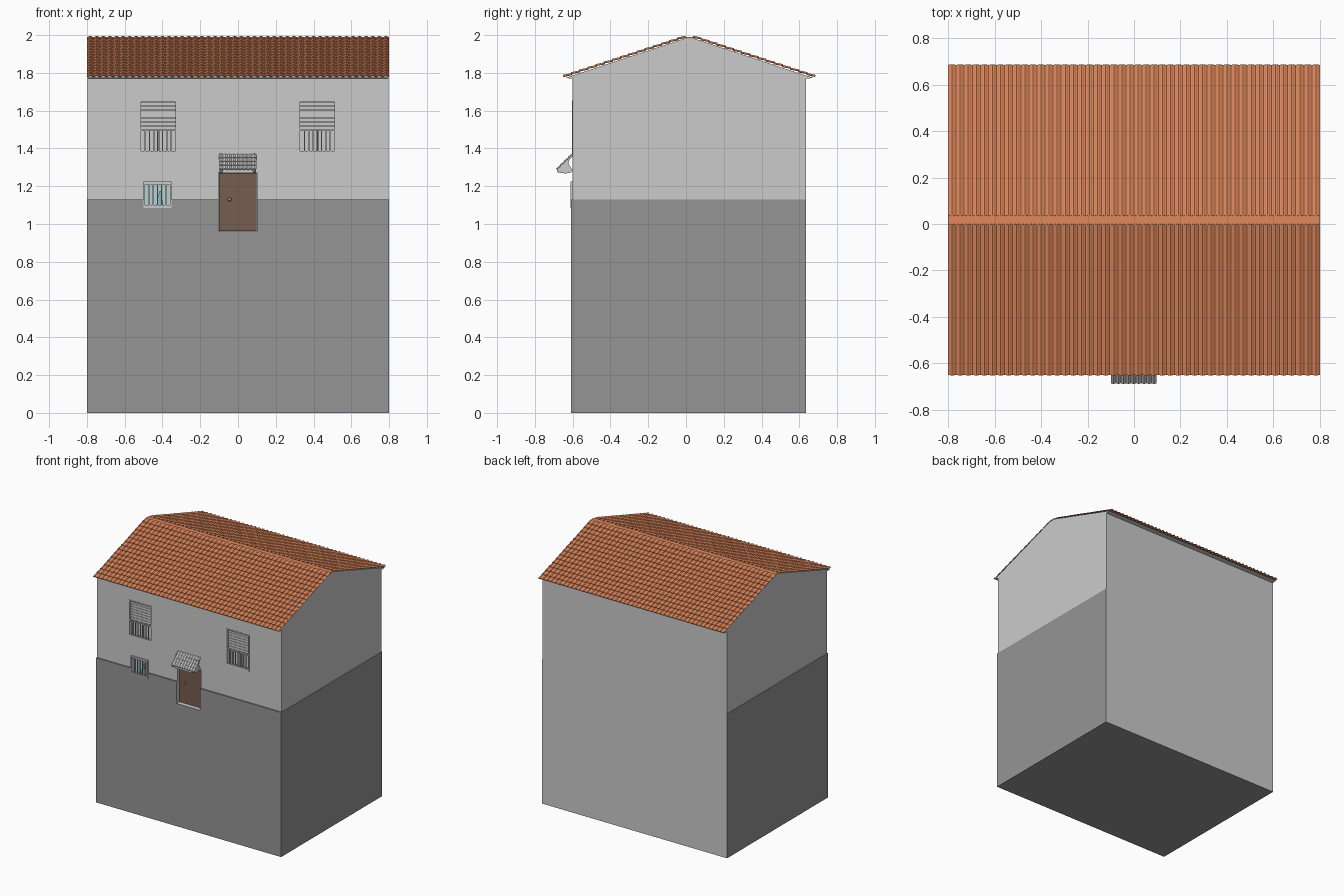
import bpy, bmesh, math
from mathutils import Matrix, Vector

if "Cube" in bpy.data.objects:
    bpy.data.objects.remove(bpy.data.objects["Cube"])


def material(name, rgb):
    m = bpy.data.materials.new(name)
    m.diffuse_color = (*rgb, 1)
    m.use_nodes = True
    m.node_tree.nodes["Principled BSDF"].inputs["Base Color"].default_value = m.diffuse_color
    return m


GREY = material("plain_grey", (0.8, 0.8, 0.8))
DARK = material("dark_render", (0.3, 0.3, 0.3))
TILE = material("terracotta", (0.75, 0.25, 0.11))
WOOD = material("dark_wood", (0.18, 0.11, 0.08))
TEAL = material("teal_cloth", (0.2, 0.5, 0.55))
GLASS = material("pale_glass", (0.5, 0.65, 0.65))


def finish(name, bm, mat=None):
    me = bpy.data.meshes.new(name)
    bm.to_mesh(me)
    bm.free()
    ob = bpy.data.objects.new(name, me)
    bpy.context.collection.objects.link(ob)
    if mat:
        me.materials.append(mat)
    return ob


def boxes(name, specs, mat=None):
    """One object from boxes given as (x0, x1, y0, y1, z0, z1)."""
    bm = bmesh.new()
    for x0, x1, y0, y1, z0, z1 in specs:
        mx = Matrix.Translation(((x0 + x1) / 2, (y0 + y1) / 2, (z0 + z1) / 2))
        bmesh.ops.create_cube(bm, size=1, matrix=mx @ Matrix.Diagonal((x1 - x0, y1 - y0, z1 - z0, 1)))
    return finish(name, bm, mat)


def prism(name, yz, x0, x1, mat=None):
    """Extrude a y-z outline along x."""
    bm = bmesh.new()
    f = bm.faces.new([bm.verts.new((x0, y, z)) for y, z in yz])
    g = bmesh.ops.extrude_face_region(bm, geom=[f])["geom"]
    bmesh.ops.translate(bm, verts=[v for v in g if isinstance(v, bmesh.types.BMVert)], vec=(x1 - x0, 0, 0))
    bmesh.ops.recalc_face_normals(bm, faces=bm.faces)
    return finish(name, bm, mat)


def apply(ob, mod):
    with bpy.context.temp_override(object=ob, active_object=ob, selected_objects=[ob]):
        bpy.ops.object.modifier_apply(modifier=mod.name)


def tiles(name, top, eave, x0, x1, cols, rows, amp, step, thick, mat=None):
    """Stepped rows of barrel tiles running from top to eave (y, z)."""
    a, b = Vector((0, *top)), Vector((0, *eave))
    n = Vector((1, 0, 0)).cross(b - a).normalized()
    n = n if n.z > 0 else -n
    segs = cols * 6
    bm = bmesh.new()
    lines = []
    for r in range(rows):
        for u, lift in ((r / rows, 0), ((r + 1) / rows, step)):
            base = a.lerp(b, u)
            line = []
            for k in range(segs + 1):
                wave = amp * (0.5 - 0.5 * math.cos(2 * math.pi * k / 6))
                p = base + n * (lift + wave)
                line.append(bm.verts.new((x0 + (x1 - x0) * k / segs, p.y, p.z)))
            lines.append(line)
    for p, q in zip(lines, lines[1:]):
        for k in range(segs):
            bm.faces.new((p[k], p[k + 1], q[k + 1], q[k]))
    bm.normal_update()
    if sum(f.normal.z for f in bm.faces) < 0:
        bmesh.ops.reverse_faces(bm, faces=bm.faces)
    ob = finish(name, bm, mat)
    m = ob.modifiers.new("thickness", 'SOLIDIFY')
    m.thickness = thick
    m.offset = -1
    apply(ob, m)
    return ob


# walls: upper storey with gables and boxed eaves, dark lower storey (plain at the back)
upper = prism("upper_walls", [(-0.60, 1.13), (0.635, 1.13), (0.635, 1.77), (0.675, 1.773), (0.035, 1.985),
                              (0, 1.985), (-0.64, 1.773), (-0.60, 1.77)], -0.798, 0.798, GREY)
lower = boxes("lower_walls", [(-0.8, 0.8, -0.61, 0.635, 0, 1.13)], GREY)
lower.data.materials.append(DARK)
for f in lower.data.polygons:
    f.material_index = 0 if f.normal.y > 0.5 else 1

# openings cut into the front
DOOR = (-0.103, 0.1, 0.96, 1.272)
TALL = [(-0.523, -0.322, 1.37, 1.655), (0.32, 0.52, 1.37, 1.655)]
SMALL = (-0.5, -0.353, 1.085, 1.226)
cutter = boxes("openings", [(x0, x1, -0.7, -0.565, z0, z1) for x0, x1, z0, z1 in [DOOR, SMALL] + TALL])
for wall in (upper, lower):
    m = wall.modifiers.new("cut", 'BOOLEAN')
    m.operation = 'DIFFERENCE'
    m.solver = 'EXACT'
    m.object = cutter
    apply(wall, m)
bpy.data.objects.remove(cutter)


def frame(name, x0, x1, z0, z1, ya, yb, w):
    boxes(name, [(x0, x0 + w, ya, yb, z0, z1), (x1 - w, x1, ya, yb, z0, z1),
                 (x0 + w, x1 - w, ya, yb, z0, z0 + w), (x0 + w, x1 - w, ya, yb, z1 - w, z1)])


def bars(name, x0, x1, z0, z1, count, y):
    step = (x1 - x0) / (count + 1)
    rods = [(x0 + step * i - 0.003, x0 + step * i + 0.003, y, y + 0.006, z0, z1) for i in range(1, count + 1)]
    boxes(name, rods + [(x0, x1, y - 0.002, y + 0.008, z, z + 0.008) for z in (z0, z1 - 0.008)])


# tall windows: frame, half-lowered roller shutter, railing
for side, (x0, x1, z0, z1) in zip(("left", "right"), TALL):
    frame(side + "_window_frame", x0, x1, z0, z1, -0.604, -0.566, 0.009)
    h = (z1 - 0.009 - 1.50) / 7
    boxes(side + "_shutter", [(x0 + 0.009, x1 - 0.009, -0.588, -0.576, 1.50 + h * i, 1.50 + h * i + h * 0.9)
                              for i in range(7)])
    boxes(side + "_window_mullion", [((x0 + x1) / 2 - 0.006, (x0 + x1) / 2 + 0.006, -0.576, -0.566, z0 + 0.009, 1.5)])
    bars(side + "_railing", x0 + 0.009, x1 - 0.009, z0 + 0.009, 1.503, 7, -0.602)

# small barred window with pane and curtain
x0, x1, z0, z1 = SMALL
frame("small_window_frame", x0, x1, z0, z1, -0.612, -0.566, 0.008)
boxes("small_window_pane", [(x0 + 0.008, x1 - 0.008, -0.572, -0.566, z0 + 0.008, z1 - 0.008)], GLASS)
bars("small_window_bars", x0 + 0.008, x1 - 0.008, z0 + 0.008, z1 - 0.008, 5, -0.605)
bm = bmesh.new()
bmesh.ops.create_cone(bm, cap_ends=True, segments=6, radius1=0.022, radius2=0.004, depth=0.08,
                      matrix=Matrix.Translation((-0.413, -0.58, 1.134)) @ Matrix.Diagonal((1, 0.4, 1, 1)))
finish("window_ornament", bm, TEAL)

# door, sill and knob
x0, x1, z0, z1 = DOOR
boxes("door", [(x0 + 0.002, x1 - 0.002, -0.58, -0.566, z0 + 0.002, z1 - 0.002)], WOOD)
bm = bmesh.new()
bmesh.ops.create_uvsphere(bm, u_segments=12, v_segments=8, radius=0.01,
                          matrix=Matrix.Translation((-0.045, -0.588, 1.13)))
finish("door_knob", bm, DARK)

# porch canopy: tiled top and curved brackets
tiles("canopy_tiles", (-0.60, 1.368), (-0.682, 1.288), -0.1, 0.097, 9, 4, 0.005, 0.004, 0.006)
scroll = [(-0.6, 1.372), (-0.625, 1.347), (-0.678, 1.294), (-0.683, 1.283), (-0.67, 1.271), (-0.64, 1.268),
          (-0.612, 1.27), (-0.6, 1.285), (-0.612, 1.303), (-0.622, 1.32), (-0.617, 1.34), (-0.6, 1.358)]
for side, x in (("left", -0.098), ("right", 0.08)):
    prism(side + "_canopy_bracket", scroll, x, x + 0.015)
boxes("canopy_fascia", [(-0.083, 0.08, -0.68, -0.668, 1.272, 1.292)])

# main roof slopes and ridge strip
tiles("front_roof", (0, 1.989), (-0.648, 1.777), -0.8, 0.8, 46, 15, 0.008, 0.005, 0.004, TILE)
tiles("back_roof", (0.035, 1.989), (0.683, 1.777), -0.8, 0.8, 46, 15, 0.008, 0.005, 0.004, TILE)
boxes("ridge_strip", [(-0.8, 0.8, -0.002, 0.037, 1.982, 1.99)], TILE)
